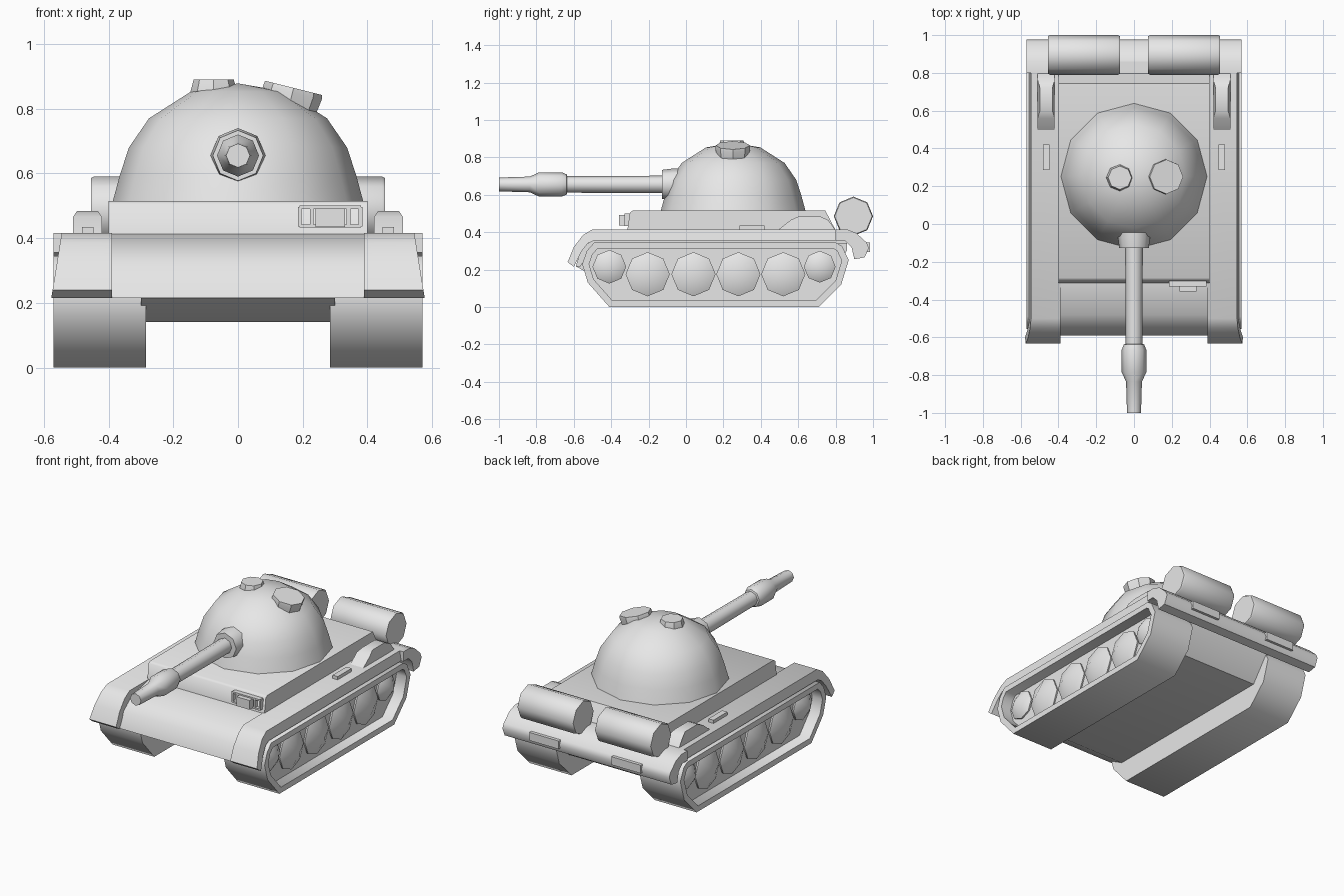
import bpy, bmesh, math
from mathutils import Matrix, Vector

if "Cube" in bpy.data.objects:
    bpy.data.objects.remove(bpy.data.objects["Cube"])

grey = bpy.data.materials.new("plain grey")
grey.diffuse_color = (0.8, 0.8, 0.8, 1)
grey.use_nodes = True
grey.node_tree.nodes["Principled BSDF"].inputs["Base Color"].default_value = grey.diffuse_color


def finish(name, bm, angle=50):
    bmesh.ops.recalc_face_normals(bm, faces=bm.faces)
    me = bpy.data.meshes.new(name)
    bm.to_mesh(me)
    bm.free()
    me.materials.append(grey)
    ob = bpy.data.objects.new(name, me)
    bpy.context.collection.objects.link(ob)
    bpy.ops.object.select_all(action='DESELECT')
    bpy.context.view_layer.objects.active = ob
    ob.select_set(True)
    bpy.ops.object.shade_smooth_by_angle(angle=math.radians(angle))
    return ob


def prism_mesh(pts, x0, x1):
    """Side profile of (y, z) points stretched from x0 to x1; returns the x1 cap too."""
    bm = bmesh.new()
    a = [bm.verts.new((x0, y, z)) for y, z in pts]
    b = [bm.verts.new((x1, y, z)) for y, z in pts]
    bm.faces.new(a)
    cap = bm.faces.new(b)
    for i in range(len(pts)):
        j = (i + 1) % len(pts)
        bm.faces.new((a[i], a[j], b[j], b[i]))
    bm.normal_update()
    bmesh.ops.recalc_face_normals(bm, faces=bm.faces)
    return bm, cap


def prism(name, pts, x0, x1, angle=50):
    return finish(name, prism_mesh(pts, x0, x1)[0], angle)


def box(name, x0, x1, y0, y1, z0, z1):
    return prism(name, [(y0, z0), (y1, z0), (y1, z1), (y0, z1)], x0, x1)


def lathe(name, profile, sides, place, angle=50):
    """(radius, height) profile spun around local z; radius 0 makes a point."""
    bm = bmesh.new()
    rings = []
    for r, h in profile:
        n = sides if r > 0 else 1
        rings.append([bm.verts.new((r * math.cos(2 * math.pi * k / sides),
                                    r * math.sin(2 * math.pi * k / sides), h))
                      for k in range(n)])
    for a, b in zip(rings, rings[1:]):
        for k in range(sides):
            m = (k + 1) % sides
            if len(b) == 1:
                bm.faces.new((a[k], a[m], b[0]))
            else:
                bm.faces.new((a[k], a[m], b[m], b[k]))
    for ring in (rings[0], rings[-1]):
        if len(ring) > 1:
            bm.faces.new(ring)
    bm.transform(place)
    return finish(name, bm, angle)


def at(x, y, z, turn=0, axis='Z'):
    return Matrix.Translation((x, y, z)) @ Matrix.Rotation(math.radians(turn), 4, axis)


# Hull: lower tub, sloped front with deck, raised superstructure
prism("lower_hull", [(-0.585, 0.215), (-0.45, 0.14), (0.74, 0.14), (0.86, 0.30),
                     (0.86, 0.38), (-0.45, 0.36)], -0.30, 0.30)
prism("front_plate_and_deck", [(-0.30, 0.415), (-0.48, 0.375), (-0.56, 0.31), (-0.59, 0.215),
                               (-0.565, 0.215), (-0.50, 0.32), (0.86, 0.34), (0.86, 0.415)],
      -0.40, 0.40)
prism("superstructure", [(-0.315, 0.40), (-0.30, 0.505), (-0.285, 0.515),
                         (0.745, 0.515), (0.80, 0.41)], -0.40, 0.40)

# Rear lip across the full width, with two plates
prism("rear_lip", [(0.80, 0.415), (0.86, 0.415), (0.91, 0.395), (0.965, 0.345), (0.978, 0.315),
                   (0.955, 0.265), (0.90, 0.255), (0.885, 0.32), (0.85, 0.355), (0.80, 0.355)],
      -0.57, 0.57)
for s in (-1, 1):
    box("rear_plate", s * 0.18, s * 0.38, 0.95, 0.985, 0.295, 0.345)

TRACK = [(-0.41, 0), (0.71, 0), (0.83, 0.12), (0.87, 0.25), (0.835, 0.325), (0.80, 0.345),
         (-0.49, 0.345), (-0.53, 0.30), (-0.555, 0.23), (-0.525, 0.13)]
FENDER = [(-0.50, 0.415), (-0.55, 0.385), (-0.60, 0.32), (-0.633, 0.24), (-0.60, 0.215),
          (-0.56, 0.295), (-0.525, 0.34), (-0.49, 0.355), (0.84, 0.355), (0.84, 0.415)]
WHEELS = [(-0.41, 0.215, 0.09), (-0.205, 0.175, 0.118), (0.04, 0.175, 0.118),
          (0.28, 0.175, 0.118), (0.52, 0.175, 0.118), (0.715, 0.215, 0.085)]

for s in (-1, 1):
    # Track with a recessed outer side
    bm, cap = prism_mesh(TRACK, s * 0.285, s * 0.57)
    bmesh.ops.inset_region(bm, faces=[cap], thickness=0.035, use_even_offset=True)
    out = bmesh.ops.extrude_face_region(bm, geom=[cap])
    bmesh.ops.translate(bm, vec=Vector((-s * 0.07, 0, 0)),
                        verts=[v for v in out["geom"] if isinstance(v, bmesh.types.BMVert)])
    if cap.is_valid:
        bmesh.ops.delete(bm, geom=[cap], context='FACES_ONLY')
    finish("track", bm)

    # Pointed road wheels
    for y, z, r in WHEELS:
        lathe("wheel", [(r * 0.95, -0.04), (r, 0), (0, 0.055)], 8,
              at(s * 0.51, y, z, s * 90, 'Y'))

    # Fender, flaring outwards towards its low ends
    bm, cap = prism_mesh(FENDER, s * 0.39, s * 0.545)
    for v in cap.verts:
        v.co.x += s * (0.415 - v.co.z) * 0.16
    finish("fender", bm)

    # Stowage on the fender
    bm, cap = prism_mesh([(0.49, 0.41), (0.56, 0.465), (0.60, 0.483), (0.72, 0.483),
                          (0.76, 0.465), (0.80, 0.41)], s * 0.42, s * 0.51)
    for v in bm.verts:
        if v.co.z > 0.47:
            v.co.x += s * (0.012 if abs(v.co.x) < 0.45 else -0.012)
    finish("stowage_box", bm)
    box("fender_clip", s * 0.447, s * 0.482, 0.285, 0.42, 0.41, 0.435)

    # Fuel drums over the rear
    lathe("fuel_drum", [(0.10, 0.075), (0.105, 0.085), (0.105, 0.445), (0.10, 0.455)], 8,
          at(0, 0.895, 0.485, s * 90, 'Y'))

# Turret dome
lathe("turret", [(0.388, 0.51), (0.365, 0.595), (0.337, 0.68), (0.275, 0.77),
                 (0.145, 0.853), (0, 0.878)], 12, at(0, 0.252, 0))

# Hatches, the right one tilted with the dome
lathe("round_hatch", [(0.072, -0.05), (0.072, 0.0), (0.062, 0.038)], 8,
      at(-0.075, 0.245, 0.852), 40)
lathe("cupola", [(0.085, -0.07), (0.093, -0.015), (0.091, 0.0)], 8,
      at(0.172, 0.25, 0.864, 14, 'Y'), 40)

# Gun: mantlet, barrel, sleeve and muzzle
gun = at(0, 0, 0.655, 90, 'X')
lathe("mantlet", [(0.085, -0.08), (0.085, 0.07), (0.078, 0.128)], 8, gun)
lathe("barrel", [(0.047, 0.10), (0.044, 0.635), (0.054, 0.638), (0.065, 0.665), (0.065, 0.785),
                 (0.042, 0.835), (0.037, 1.0)], 8, gun)

# Headlight with its guard frame
box("headlight", 0.24, 0.33, -0.358, -0.30, 0.435, 0.492)
for z in (0.432, 0.49):
    box("lamp_guard_rail", 0.19, 0.38, -0.33, -0.30, z, z + 0.01)
for x in (0.185, 0.222, 0.336, 0.373):
    box("lamp_guard_post", x, x + 0.012, -0.33, -0.30, 0.436, 0.496)
